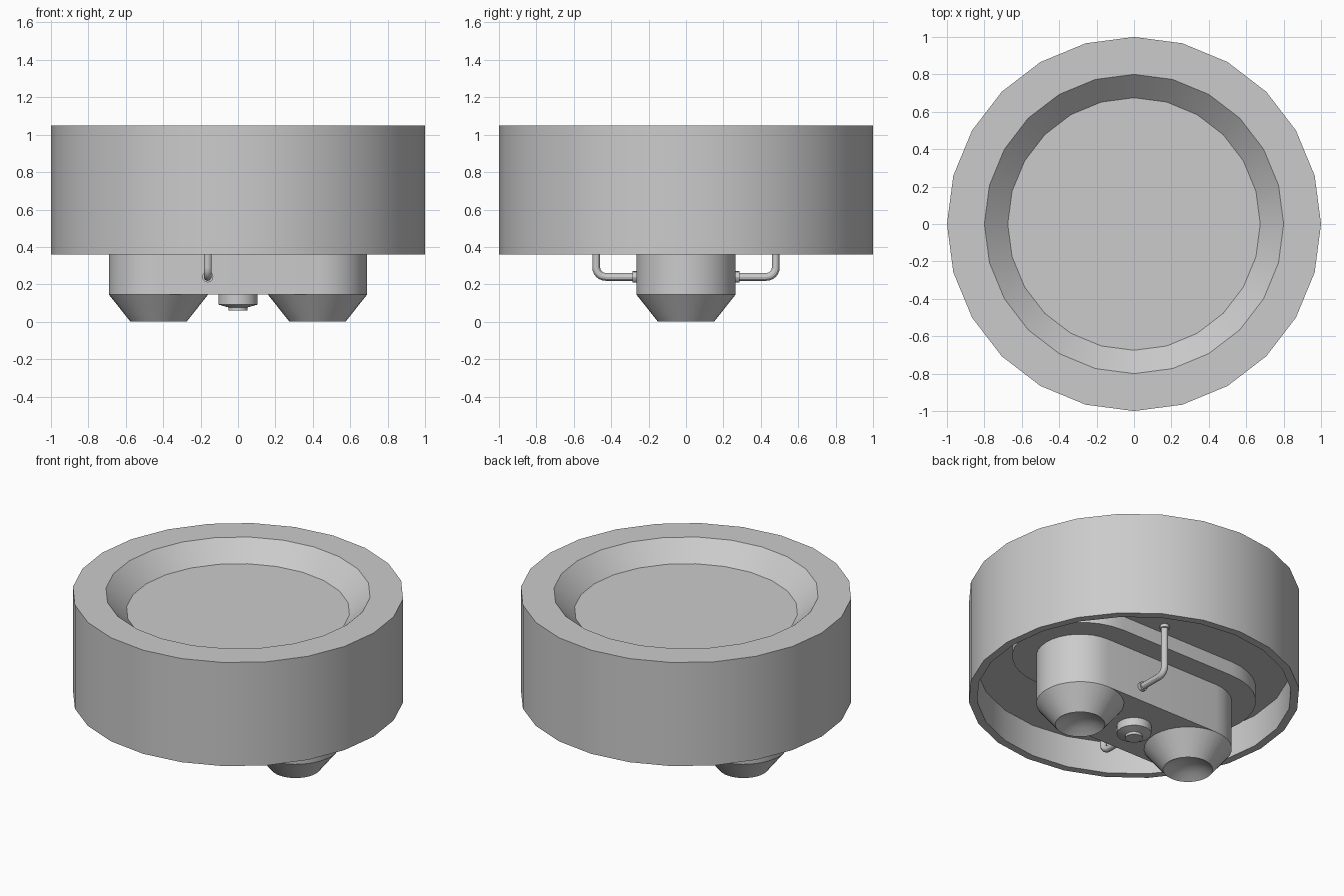
import bpy, bmesh, math
from mathutils import Vector

cube = bpy.data.objects.get("Cube")
if cube:
    bpy.data.objects.remove(cube, do_unlink=True)

grey = bpy.data.materials.new("plain grey")
grey.use_nodes = True
grey.diffuse_color = (0.6, 0.6, 0.6, 1)
grey.node_tree.nodes["Principled BSDF"].inputs["Base Color"].default_value = (0.6, 0.6, 0.6, 1)


def finish(name, bm, location=(0, 0, 0)):
    """Turn a bmesh into a smooth-by-angle object."""
    bmesh.ops.remove_doubles(bm, verts=bm.verts, dist=0.0001)
    bmesh.ops.recalc_face_normals(bm, faces=bm.faces)
    mesh = bpy.data.meshes.new(name)
    bm.to_mesh(mesh)
    bm.free()
    mesh.materials.append(grey)
    obj = bpy.data.objects.new(name, mesh)
    obj.location = location
    bpy.context.collection.objects.link(obj)
    bpy.ops.object.select_all(action='DESELECT')
    obj.select_set(True)
    bpy.context.view_layer.objects.active = obj
    bpy.ops.object.shade_smooth_by_angle(angle=math.radians(30))
    return obj


def lathe(name, profile, sides, location=(0, 0, 0)):
    """Revolve (radius, height) points around z; zero radius closes the ends."""
    bm = bmesh.new()
    verts = [bm.verts.new((r, 0, z)) for r, z in profile]
    edges = [bm.edges.new(pair) for pair in zip(verts, verts[1:])]
    bmesh.ops.spin(bm, geom=verts + edges, cent=(0, 0, 0), axis=(0, 0, 1),
                   angle=math.tau, steps=sides, use_merge=True)
    return finish(name, bm, location)


def stadium(name, half_length, radius, low, high, steps=16):
    """Rounded-end slab along x."""
    bm = bmesh.new()
    ring = []
    for side in (1, -1):
        for i in range(steps + 1):
            a = math.pi * i / steps - math.pi / 2
            ring.append(bm.verts.new((side * (half_length + radius * math.cos(a)),
                                      side * radius * math.sin(a), low)))
    face = bm.faces.new(ring)
    top = bmesh.ops.extrude_face_region(bm, geom=[face])["geom"]
    bmesh.ops.translate(bm, vec=(0, 0, high - low),
                        verts=[v for v in top if isinstance(v, bmesh.types.BMVert)])
    return finish(name, bm)


def rod(name, points, radius, sides=12):
    """Round bar swept along a path lying in a plane of constant x."""
    bm = bmesh.new()
    across = Vector((1, 0, 0))
    rings = []
    for i, p in enumerate(points):
        along = (points[min(i + 1, len(points) - 1)] - points[max(i - 1, 0)]).normalized()
        normal = along.cross(across)
        rings.append([bm.verts.new(p + radius * (math.cos(a) * across + math.sin(a) * normal))
                      for a in (math.tau * k / sides for k in range(sides))])
    for r, s in zip(rings, rings[1:]):
        for k in range(sides):
            n = (k + 1) % sides
            bm.faces.new((r[k], r[n], s[n], s[k]))
    bm.faces.new(rings[0])
    bm.faces.new(rings[-1])
    return finish(name, bm)


CEILING = 0.57
BODY_LOW = 0.145
POD_X, POD_R = 0.425, 0.265

# Round drum: dished top, hollow underside
lathe("drum", [(0, 0.93), (0.675, 0.93), (0.8, 1.05), (1, 1.05), (1, 0.36),
               (0.95, 0.36), (0.95, CEILING), (0, CEILING)], 24)

# Mounting plate and body under the drum
stadium("mounting_plate", POD_X, 0.41, 0.475, CEILING)
stadium("lower_body", POD_X, POD_R, BODY_LOW, 0.48)

# Tapered nozzles with dished mouths
for name, side in (("left_nozzle", 1), ("right_nozzle", -1)):
    lathe(name, [(0, BODY_LOW), (POD_R, BODY_LOW), (0.15, 0), (0.1, 0.03),
                 (0.05, 0.047), (0, 0.053)], 32, (side * POD_X, 0, 0))

# Central knob
lathe("center_knob", [(0, BODY_LOW), (0.105, BODY_LOW), (0.105, 0.092), (0.052, 0.077),
                      (0.052, 0.06), (0, 0.06)], 24)

# Bent pipes with collars, one on each side
BEND, PIPE_Y, PIPE_Z = 0.05, 0.48, 0.24
for name, side in (("back", 1), ("front", -1)):
    def at(y, z):
        return Vector((side * 0.162, side * y, z))
    path = [at(PIPE_Y, CEILING)]
    for i in range(7):
        a = math.pi / 2 * i / 6
        path.append(at(PIPE_Y - BEND + BEND * math.cos(a), PIPE_Z + BEND - BEND * math.sin(a)))
    path.append(at(0.25, PIPE_Z))
    rod(name + "_pipe", path, 0.021)
    rod(name + "_upper_collar", [at(PIPE_Y, CEILING), at(PIPE_Y, CEILING - 0.02)], 0.03)
    rod(name + "_lower_collar", [at(0.25, PIPE_Z), at(0.285, PIPE_Z)], 0.03)
